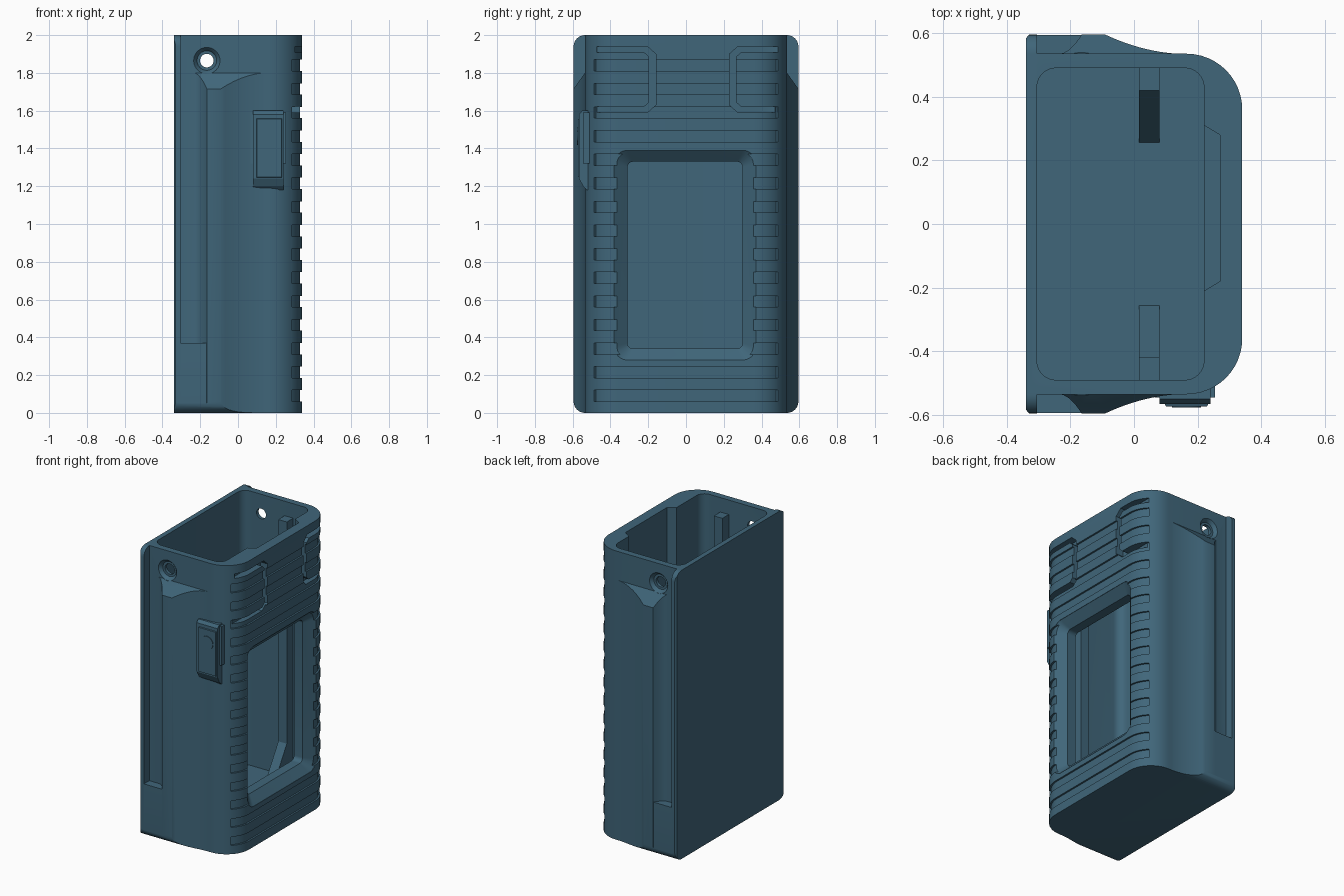
import bpy, bmesh, math
from mathutils import Vector

if "Cube" in bpy.data.objects:
    bpy.data.objects.remove(bpy.data.objects["Cube"])

shell_mat = bpy.data.materials.new("slate blue")
shell_mat.diffuse_color = (0.051, 0.133, 0.195, 1)
shell_mat.use_nodes = True
shell_mat.node_tree.nodes["Principled BSDF"].inputs["Base Color"].default_value = shell_mat.diffuse_color


def loft(name, *solids):
    """Each solid is a list of rings of 3D points, capped at both ends."""
    bm = bmesh.new()
    for rings in solids:
        vs = [[bm.verts.new(p) for p in r] for r in rings]
        n = len(vs[0])
        for a, b in zip(vs, vs[1:]):
            for i in range(n):
                j = (i + 1) % n
                bm.faces.new((a[i], a[j], b[j], b[i]))
        bm.faces.new(vs[0][::-1])
        bm.faces.new(vs[-1])
    bmesh.ops.recalc_face_normals(bm, faces=bm.faces)
    me = bpy.data.meshes.new(name)
    bm.to_mesh(me)
    bm.free()
    me.materials.append(shell_mat)
    ob = bpy.data.objects.new(name, me)
    bpy.context.collection.objects.link(ob)
    return ob


def ring(poly, axis, t):
    place = {'x': lambda u, v: (t, u, v), 'y': lambda u, v: (u, t, v), 'z': lambda u, v: (u, v, t)}
    return [place[axis](u, v) for u, v in poly]


def prism(poly, axis, a, b):
    return [ring(poly, axis, a), ring(poly, axis, b)]


def rect(u0, u1, v0, v1):
    return [(u0, v0), (u1, v0), (u1, v1), (u0, v1)]


def arc(cu, cv, r, a0, a1, n=8):
    return [(cu + r * math.cos(math.radians(a0 + (a1 - a0) * i / n)),
             cv + r * math.sin(math.radians(a0 + (a1 - a0) * i / n))) for i in range(n + 1)]


def round_rect(u0, u1, v0, v1, r, n=8):
    return (arc(u1 - r, v1 - r, r, 0, 90, n) + arc(u0 + r, v1 - r, r, 90, 180, n)
            + arc(u0 + r, v0 + r, r, 180, 270, n) + arc(u1 - r, v0 + r, r, 270, 360, n))


def boolean(ob, tool, op):
    m = ob.modifiers.new(op, 'BOOLEAN')
    m.operation, m.object, m.solver = op, tool, 'EXACT'
    bpy.context.view_layer.objects.active = ob
    bpy.ops.object.modifier_apply(modifier=m.name)
    bpy.data.objects.remove(tool)


def smooth(ob):
    bpy.ops.object.select_all(action='DESELECT')
    ob.select_set(True)
    bpy.context.view_layer.objects.active = ob
    bpy.ops.object.shade_smooth_by_angle(angle=math.radians(30))


# Shell: back plate plus a body with rounded front corners
half = arc(0.165, 0.36, 0.175, 0, 90, 12) + [(-0.305, 0.535), (-0.305, 0.595), (-0.33, 0.595), (-0.34, 0.583)]
outline = half + [(x, -y) for x, y in reversed(half)]
shell = loft("case_shell", prism(outline, 'z', -0.05, 2.05))

# Side grips: concave flares with sloping tops, and solid feet under the channels
grip = [(-0.26, 0.515), (-0.26, 0.534)]
grip += [(-0.24 + 0.075 * i / 8, 0.534 + 0.061 * (i / 8) ** 2) for i in range(9)]
grip += [(-0.09 + 0.26 * i / 12, 0.534 + 0.061 * (1 - i / 12) ** 2) for i in range(13)]
grip += [(0.17, 0.515)]
for s in (1, -1):
    low = [(x, s * y, -0.05) for x, y in grip]
    high = [(x, s * y, 1.8 - (y - 0.535) * 1.4) for x, y in grip]
    boolean(shell, loft("grip", [low, high]), 'UNION')
    foot = [(x, s * y) for x, y in rect(-0.32, -0.1, 0.515, 0.594)]
    boolean(shell, loft("foot", prism(foot, 'z', -0.06, 0.37)), 'UNION')

# Rounded top and bottom corners
boolean(shell, loft("trim", prism(round_rect(-0.595, 0.595, 0, 2, 0.06), 'x', -0.5, 0.5)), 'INTERSECT')

# Open cavity and the shallow notch in its front wall
boolean(shell, loft("cavity", prism(round_rect(-0.305, 0.22, -0.49, 0.49, 0.06), 'z', 0.1, 2.1)), 'DIFFERENCE')
notch = [(0.2, -0.21), (0.22, -0.21), (0.27, -0.18), (0.27, 0.28), (0.22, 0.31), (0.2, 0.31)]
boolean(shell, loft("notch", prism(notch, 'z', 1.45, 2.1)), 'DIFFERENCE')

# Rib grooves that wrap round the front corners
inner = arc(0.165, 0.36, 0.163, 0, 46)
outer = arc(0.165, 0.36, 0.22, 0, 46)
groove = [(x, -y) for x, y in reversed(inner)] + inner + outer[::-1] + [(x, -y) for x, y in outer]
boolean(shell, loft("grooves", *[prism(groove, 'z', 0.06 + 0.125 * i, 0.12 + 0.125 * i)
                                 for i in range(15)]), 'DIFFERENCE')

# Window with a sloping surround
boolean(shell, loft("window", [
    ring(round_rect(-0.31, 0.30, 0.34, 1.33, 0.03), 'x', 0.15),
    ring(round_rect(-0.31, 0.30, 0.34, 1.33, 0.03), 'x', 0.285),
    ring(round_rect(-0.38, 0.37, 0.28, 1.39, 0.07), 'x', 0.338),
    ring(round_rect(-0.38, 0.37, 0.28, 1.39, 0.07), 'x', 0.40)]), 'DIFFERENCE')


# Bracket-shaped strap slots
def bracket(y_end, y_tip, s):
    out = [(y_end, 1.94), (y_tip - s * 0.045, 1.94), (y_tip, 1.9), (y_tip, 1.63), (y_tip - s * 0.045, 1.59),
           (y_end, 1.59)]
    t = y_tip - s * 0.035
    inn = [(y_end, 1.622), (t - s * 0.025, 1.622), (t, 1.645), (t, 1.885), (t - s * 0.025, 1.908), (y_end, 1.908)]
    return out + inn


boolean(shell, loft("slots", prism(bracket(-0.47, -0.16, 1), 'x', 0.285, 0.4),
                    prism(bracket(0.49, 0.23, -1), 'x', 0.285, 0.4)), 'DIFFERENCE')

# Pin holes with counterbores
boolean(shell, loft("holes", prism(arc(-0.165, 1.865, 0.036, 0, 345, 23), 'y', -0.7, 0.7)), 'DIFFERENCE')
for s in (1, -1):
    sink = [ring(arc(-0.165, 1.865, r, 0, 345, 23), 'y', s * y)
            for r, y in ((0.052, 0.512), (0.056, 0.52), (0.071, 0.536), (0.071, 0.62))]
    boolean(shell, loft("counterbore", sink), 'DIFFERENCE')
smooth(shell)

# Inner guide posts with sloping gussets
for s, side in ((1, "back"), (-1, "front")):
    loft(side + "_guide_post", prism([(x, s * y) for x, y in rect(0.015, 0.08, 0.42, 0.5)], 'z', 0.05, 1.9))
    loft(side + "_gusset", prism([(s * 0.25, 0.09), (s * 0.43, 0.09), (s * 0.43, 0.38)], 'x', 0.015, 0.08))

# Latch on the side: backing, body, raised plate and round button
loft("latch_backing", prism(rect(0.065, 0.255, 1.32, 1.59), 'y', -0.545, -0.505))
body = [(-0.5, 1.6), (-0.55, 1.6), (-0.566, 1.58), (-0.566, 1.24), (-0.545, 1.2), (-0.525, 1.18), (-0.5, 1.18)]
loft("latch_body", prism(body, 'x', 0.08, 0.24))
loft("latch_plate", [ring(rect(0.095, 0.235, 1.245, 1.56), 'y', -0.56),
                     ring(rect(0.1, 0.23, 1.25, 1.555), 'y', -0.573)])
button = loft("latch_button", prism(arc(0.165, 1.465, 0.046, 0, 345, 23), 'y', -0.57, -0.577))
smooth(button)
